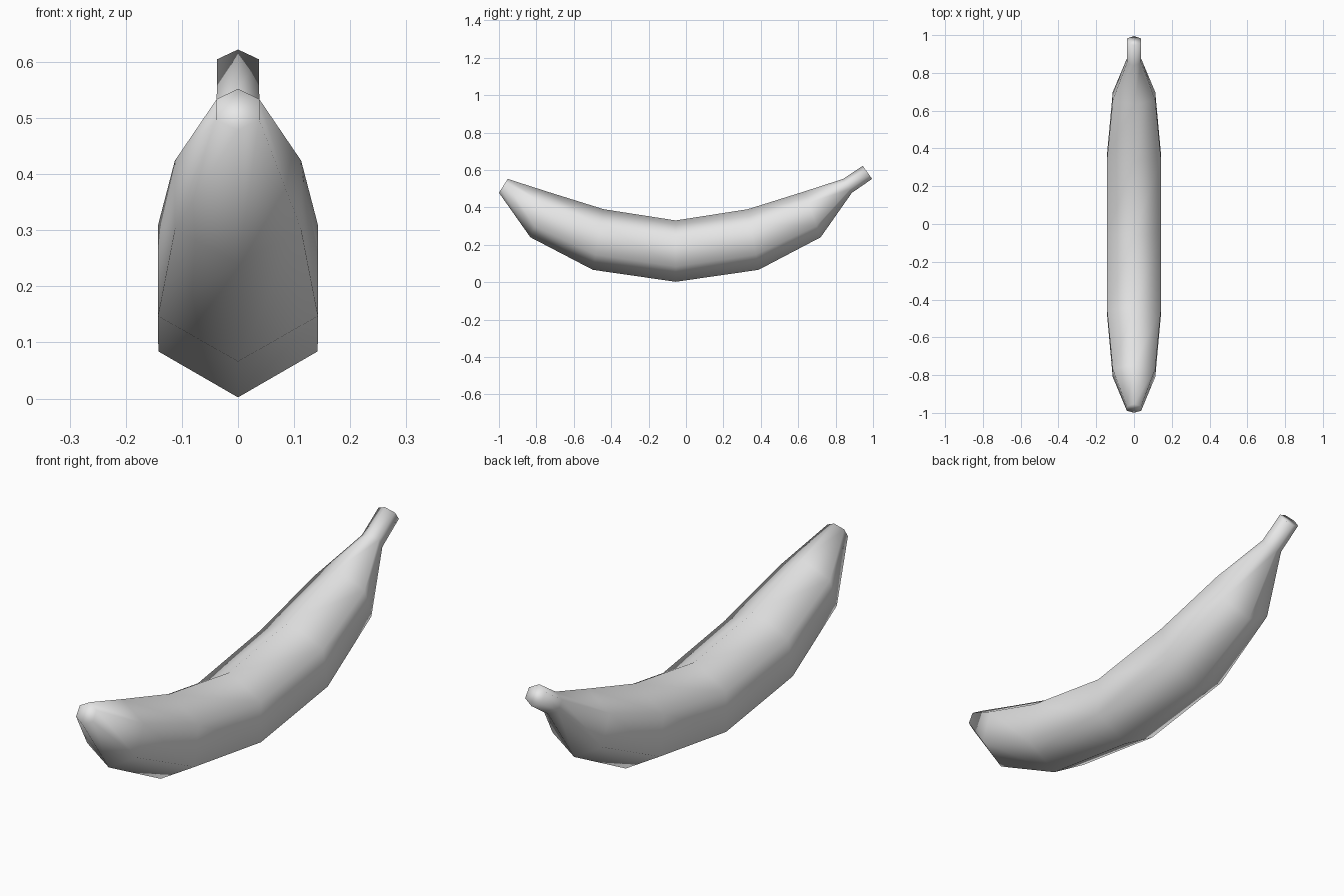
import bpy
import bmesh
import math
from mathutils import Vector

cube = bpy.data.objects.get("Cube")
if cube:
    bpy.data.objects.remove(cube, do_unlink=True)

# Single plain grey skin
skin = bpy.data.materials.new("light_grey")
skin.use_nodes = True
grey = (0.8, 0.8, 0.8, 1)
skin.diffuse_color = grey
skin.node_tree.nodes["Principled BSDF"].inputs["Base Color"].default_value = grey

SIDES = 6
# Inner and outer (y, z) points of each ring along the curved fruit
RINGS = [
    ((-0.953, 0.552), (-1.0, 0.478)),   # blunt tip
    ((-0.745, 0.485), (-0.832, 0.24)),
    ((-0.44, 0.39), (-0.498, 0.066)),
    ((-0.055, 0.33), (-0.055, 0.002)),  # middle
    ((0.33, 0.39), (0.388, 0.066)),
    ((0.633, 0.485), (0.72, 0.24)),
    ((0.84, 0.552), (0.887, 0.478)),    # neck of the stem
    ((0.945, 0.622), (0.995, 0.552)),   # stem end
]

bm = bmesh.new()


def add_ring(inner, outer):
    """Six-sided ring whose top and bottom corners are the given points."""
    top, bottom = Vector((0, *inner)), Vector((0, *outer))
    centre, up = (top + bottom) / 2, (top - bottom) / 2
    side = Vector((up.length, 0, 0))
    angles = [math.tau * i / SIDES for i in range(SIDES)]
    return [bm.verts.new(centre + up * math.cos(a) + side * math.sin(a)) for a in angles]


# Skin between rings, closed by flat ends
rings = [add_ring(*pair) for pair in RINGS]
for a, b in zip(rings, rings[1:]):
    for i in range(SIDES):
        j = (i + 1) % SIDES
        bm.faces.new((a[i], a[j], b[j], b[i]))
bm.faces.new(rings[0])
bm.faces.new(rings[-1])
bmesh.ops.recalc_face_normals(bm, faces=bm.faces)
for face in bm.faces:
    face.smooth = True

mesh = bpy.data.meshes.new("banana")
bm.to_mesh(mesh)
bm.free()
mesh.materials.append(skin)
banana = bpy.data.objects.new("banana", mesh)
bpy.context.collection.objects.link(banana)
